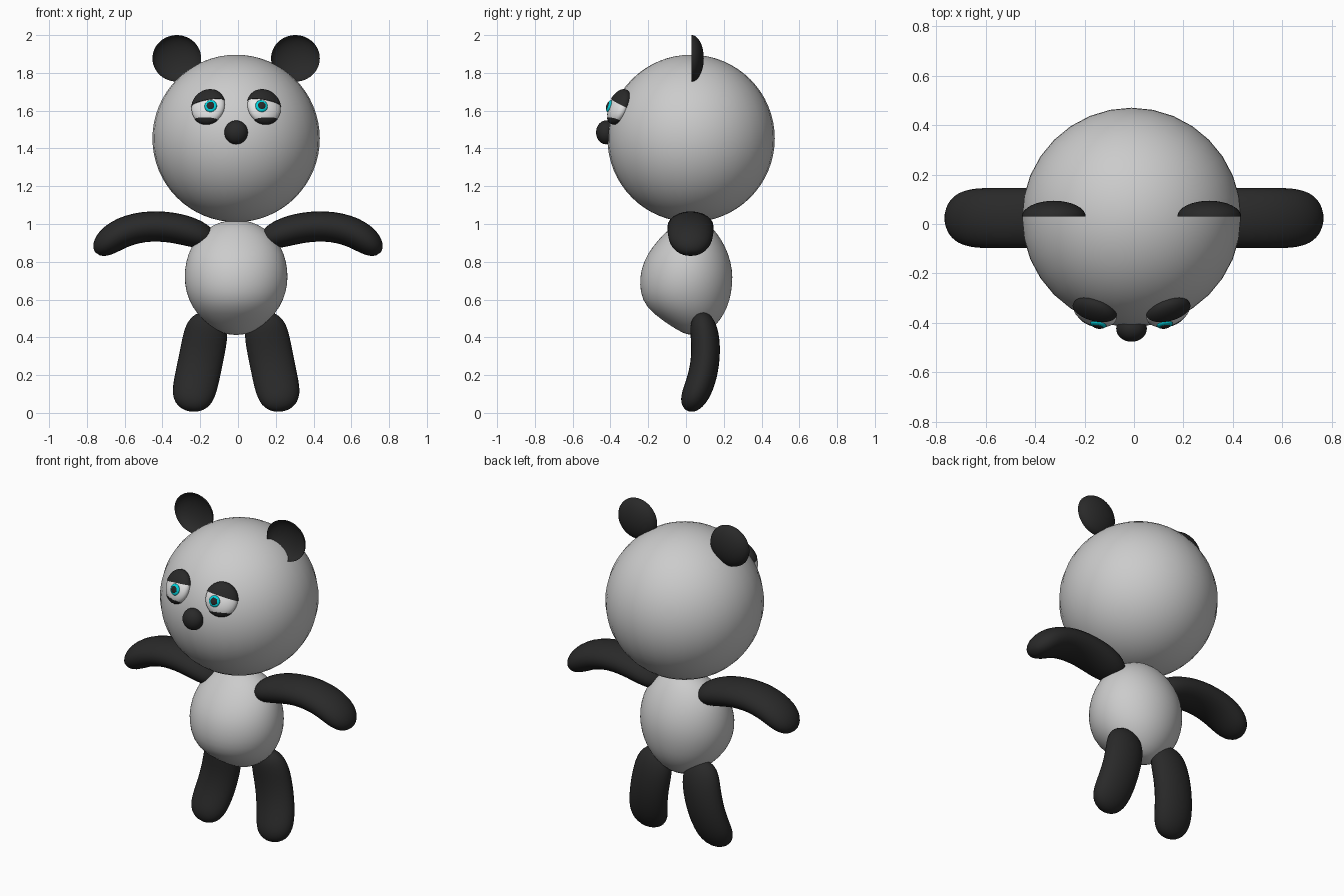
import bpy, bmesh
from math import sin, cos, pi, radians
from mathutils import Vector, Matrix
from mathutils.geometry import interpolate_bezier

if "Cube" in bpy.data.objects:
    bpy.data.objects.remove(bpy.data.objects["Cube"])


def material(name, rgb):
    m = bpy.data.materials.new(name)
    m.use_nodes = True
    m.diffuse_color = (*rgb, 1)
    bsdf = next(n for n in m.node_tree.nodes if n.type == 'BSDF_PRINCIPLED')
    bsdf.inputs["Base Color"].default_value = (*rgb, 1)
    return m


FUR = material("pale grey fur", (0.6, 0.6, 0.6))
BLACK = material("soft black", (0.022, 0.022, 0.022))
WHITE = material("eye white", (0.8, 0.8, 0.8))
CYAN = material("cyan iris", (0.0, 0.65, 0.72))

CX = -0.01                                # middle of head and body
HEAD = Vector((CX, 0.027, 1.453))
HEAD_R = 0.443


def finish(name, bm, mat):
    bmesh.ops.recalc_face_normals(bm, faces=bm.faces)
    me = bpy.data.meshes.new(name)
    bm.to_mesh(me)
    bm.free()
    me.materials.append(mat)
    for p in me.polygons:
        p.use_smooth = True
    me.set_sharp_from_angle(angle=radians(50))
    ob = bpy.data.objects.new(name, me)
    bpy.context.collection.objects.link(ob)
    return ob


def ball(size, seg=32, rings=24):
    bm = bmesh.new()
    bmesh.ops.create_uvsphere(bm, u_segments=seg, v_segments=rings, radius=1,
                              matrix=Matrix.Diagonal((*size, 1)))
    return bm


def placed(name, bm, mat, matrix):
    bm.transform(matrix)
    return finish(name, bm, mat)


def loft(name, rings, mat):
    """Skin a list of rings of points and cap both ends."""
    bm = bmesh.new()
    loops = [[bm.verts.new(p) for p in ring] for ring in rings]
    for a, b in zip(loops, loops[1:]):
        for i in range(len(a)):
            j = (i + 1) % len(a)
            bm.faces.new((a[i], a[j], b[j], b[i]))
    bm.faces.new(loops[0])
    bm.faces.new(loops[-1])
    return finish(name, bm, mat)


def ellipse(c, u, v, n=24):
    return [c + u * cos(2 * pi * i / n) + v * sin(2 * pi * i / n) for i in range(n)]


def limb(name, ctrl, wide_axis, wide, thick):
    """Bent capsule with a flattened section along a Bezier path."""
    path = interpolate_bezier(*[Vector(c) for c in ctrl], 101)
    rings = []
    for k in range(1, 28):
        t = (1 - cos(pi * k / 28)) / 2
        i = min(max(round(t * 100), 1), 99)
        tangent = (path[i + 1] - path[i - 1]).normalized()
        u = (wide_axis - tangent * wide_axis.dot(tangent)).normalized()
        v = tangent.cross(u)
        r = (1 - abs(2 * t - 1) ** 5) ** 0.5
        a = int(t * 100)
        c = path[a].lerp(path[min(a + 1, 100)], t * 100 - a)
        rings.append(ellipse(c, u * wide * r, v * thick * r))
    return loft(name, rings, BLACK)


# Head and nose
placed("head", ball([HEAD_R] * 3, 32, 32), FUR, Matrix.Translation(HEAD))
placed("nose", ball((0.062, 0.053, 0.063)), BLACK,
       Matrix.Translation((CX, -0.423, 1.485)))

# Pear-shaped body: height, front y, back y, half width
sections = [(0.412, 0.01, 0.08, 0.04), (0.435, -0.04, 0.13, 0.10),
            (0.49, -0.125, 0.18, 0.175), (0.56, -0.212, 0.22, 0.232),
            (0.64, -0.242, 0.24, 0.264), (0.72, -0.243, 0.247, 0.274),
            (0.80, -0.225, 0.237, 0.265), (0.88, -0.177, 0.208, 0.238),
            (0.95, -0.115, 0.165, 0.185), (1.0, -0.055, 0.12, 0.115),
            (1.02, 0.0, 0.07, 0.045)]
body = loft("body", [ellipse(Vector((CX, (f + b) / 2, z)), Vector((w * 1.01, 0, 0)),
                             Vector((0, (b - f) / 2 * 1.01, 0)), 32)
                     for z, f, b, w in sections], FUR)
body.modifiers.new("Smooth", 'SUBSURF').levels = 1
body.modifiers["Smooth"].render_levels = 1

for side, s in (("left", 1), ("right", -1)):
    # Arms and legs
    arm = [(0.12, 0.90), (0.33, 1.02), (0.62, 1.03), (0.745, 0.84)]
    limb(side + "_arm", [(s * x, 0.024, z) for x, z in arm],
         Vector((0, 1, 0)), 0.122, 0.08)
    leg = [(0.14, 0.07, 0.53), (0.17, 0.13, 0.36), (0.21, 0.11, 0.16), (0.245, 0, 0.018)]
    limb(side + "_leg", [(CX + s * x, y, z) for x, y, z in leg],
         Vector((1, 0, 0)), 0.118, 0.076)

    # Ears: open bowls with the hollow facing forward
    bm = ball((0.129, 0.064, 0.123))
    bmesh.ops.delete(bm, geom=[v for v in bm.verts if v.co.y < -1e-4], context='VERTS')
    placed(side + "_ear", bm, BLACK, Matrix.Translation((CX + s * 0.314, 0.03, 1.877)))

    # Eye frame lying on the head surface: outward, up, normal
    dx, dz = 0.148, 0.167
    n = Vector((s * dx, -(HEAD_R ** 2 - dx ** 2 - dz ** 2) ** 0.5, dz))
    centre = HEAD + n
    n.normalize()
    u = Vector((-n.y, n.x, 0)).normalized() * s
    v = n.cross(u) * s
    frame = Matrix((u, v, n)).transposed().to_4x4()
    frame.translation = centre
    size = Vector((0.092, 0.097, 0.045))
    placed(side + "_eyeball", ball(size), WHITE, frame)

    # Eyelids: slightly larger shells cut by a plane
    for lid, point, normal in (("upper", (0, 0.02, 0), (0.22, 1, 0)),
                               ("lower", (0, -0.073, 0), (0, -1, 0))):
        bm = ball((size.x * 1.03, size.y * 1.03, size.z * 1.1))
        cut = bmesh.ops.bisect_plane(bm, geom=bm.verts[:] + bm.edges[:] + bm.faces[:],
                                     plane_co=point, plane_no=normal, clear_inner=True)
        rim = [e for e in cut["geom_cut"] if isinstance(e, bmesh.types.BMEdge)]
        bmesh.ops.holes_fill(bm, edges=rim, sides=0)
        placed(f"{side}_{lid}_eyelid", bm, BLACK, frame)

    # Iris and pupil: thin domes seated on the eyeball, turned inward
    gaze = Vector((-0.18, -0.06, 1)).normalized()
    seat = Matrix.Translation((-0.031, -0.012, 0.041)) @ gaze.to_track_quat('Z', 'Y').to_matrix().to_4x4()
    placed(side + "_iris", ball((0.033, 0.033, 0.012), 24, 12), CYAN, frame @ seat)
    placed(side + "_pupil", ball((0.021, 0.021, 0.007), 24, 12), BLACK,
           frame @ seat @ Matrix.Translation((0, 0, 0.008)))
